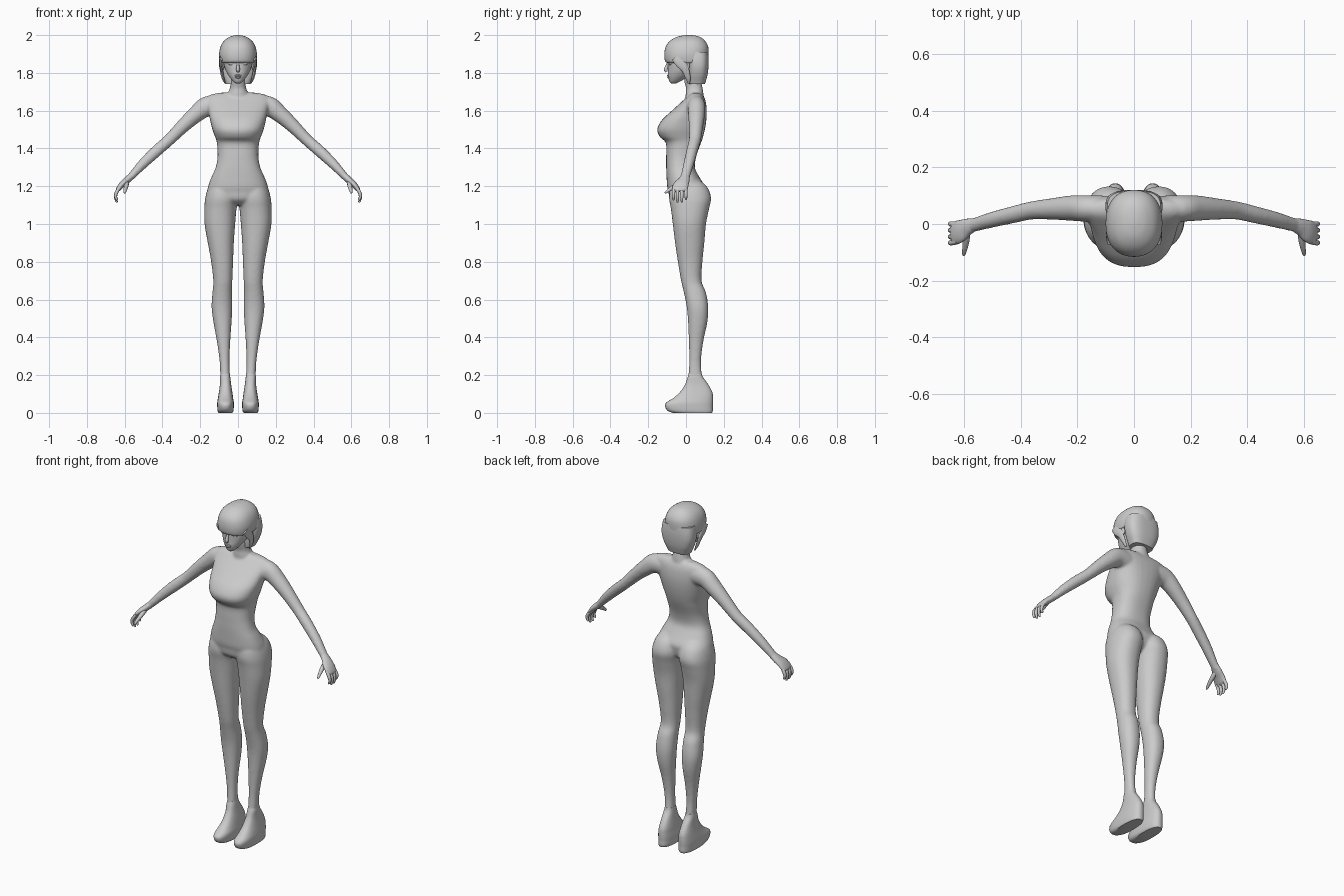
import bpy, bmesh, math
from mathutils import Vector


def smooth_rows(rows, steps):
    """Catmull-Rom interpolation of tuples"""
    out = []
    for i in range(len(rows) - 1):
        p0, p1 = rows[max(i - 1, 0)], rows[i]
        p2, p3 = rows[i + 1], rows[min(i + 2, len(rows) - 1)]
        for k in range(steps):
            t = k / steps
            out.append(tuple(
                b + 0.5 * t * (c - a + t * (2 * a - 5 * b + 4 * c - d + t * (3 * (b - c) + d - a)))
                for a, b, c, d in zip(p0, p1, p2, p3)))
    return out + [rows[-1]]


def skin(bm, rings):
    """Bridge rings of points and cap both ends"""
    vr = [[bm.verts.new(p) for p in r] for r in rings]
    n = len(vr[0])
    for a, b in zip(vr, vr[1:]):
        for j in range(n):
            k = (j + 1) % n
            bm.faces.new((a[j], a[k], b[k], b[j]))
    bm.faces.new(vr[0])
    bm.faces.new(vr[-1])


def ring(c, u, v, power, n):
    pts = []
    for j in range(n):
        a = 2 * math.pi * j / n
        cs, sn = math.cos(a), math.sin(a)
        f = lambda w: math.copysign(abs(w) ** (2 / power), w)
        pts.append(c + u * f(cs) + v * f(sn))
    return pts


def stack(bm, rows, side=1, power=2.2, n=32, steps=4):
    """Horizontal sections: (z, x0, x1, y0, y1)"""
    skin(bm, [ring(Vector((side * (a + b) / 2, (c + d) / 2, z)), Vector(((b - a) / 2, 0, 0)),
                   Vector((0, (d - c) / 2, 0)), power, n)
              for z, a, b, c, d in smooth_rows(rows, steps)])


def centred(rows):
    return [(z, -w, w, a, b) for z, w, a, b in rows]


def tube(bm, rows, side=1, n=16, steps=4):
    """Sections along a path: (x, y, z, thickness radius, radius along y)"""
    rows = smooth_rows(rows, steps)
    pts = [Vector((side * r[0], r[1], r[2])) for r in rows]
    rings = []
    for i, r in enumerate(rows):
        t = (pts[min(i + 1, len(pts) - 1)] - pts[max(i - 1, 0)]).normalized()
        v = Vector((0, 1, 0))
        v = (v - t * t.y).normalized()
        rings.append(ring(pts[i], t.cross(v) * r[3], v * r[4], 2, n))
    skin(bm, rings)


def ball(bm, c, s):
    r = bmesh.ops.create_uvsphere(bm, u_segments=16, v_segments=10, radius=1)
    for v in r['verts']:
        v.co = Vector(c) + Vector([a * b for a, b in zip(v.co, s)])


def finish(bm, name, fuse=False):
    bmesh.ops.recalc_face_normals(bm, faces=bm.faces)
    me = bpy.data.meshes.new(name)
    bm.to_mesh(me)
    bm.free()
    ob = bpy.data.objects.new(name, me)
    bpy.context.collection.objects.link(ob)
    bpy.ops.object.select_all(action='DESELECT')
    ob.select_set(True)
    bpy.context.view_layer.objects.active = ob
    bpy.ops.object.shade_smooth_by_angle(angle=math.radians(50))
    if fuse:
        ob.modifiers.clear()
        m = ob.modifiers.new("fuse", 'REMESH')
        m.mode, m.voxel_size, m.use_smooth_shade = 'VOXEL', 0.007, True
        s = ob.modifiers.new("soften", 'SMOOTH')
        s.factor, s.iterations = 0.5, 8
    return ob


# body: torso, neck, arms and legs fused into one skin
bm = bmesh.new()
stack(bm, centred([
    (1.10, .04, -.05, .06), (1.13, .12, -.085, .09), (1.17, .158, -.093, .10),
    (1.20, .158, -.10, .10), (1.25, .14, -.103, .07), (1.30, .118, -.105, .047),
    (1.36, .108, -.105, .055), (1.43, .112, -.107, .08), (1.46, .121, -.138, .09),
    (1.50, .136, -.153, .10), (1.55, .148, -.128, .108), (1.60, .158, -.075, .11),
    (1.65, .168, -.02, .104), (1.68, .155, .012, .092), (1.695, .10, .03, .078)]), power=2.4)
stack(bm, centred([(1.65, .06, 0, .09), (1.69, .053, -.002, .092), (1.72, .043, 0, .088),
                   (1.76, .04, -.01, .08), (1.82, .04, -.01, .07)]))
for s in (-1, 1):
    tube(bm, [(.10, .055, 1.625, .055, .045), (.165, .055, 1.622, .054, .047),
              (.22, .056, 1.583, .045, .045), (.29, .053, 1.52, .037, .038),
              (.365, .047, 1.445, .031, .032), (.43, .032, 1.388, .031, .03),
              (.50, .015, 1.322, .027, .028), (.56, -.002, 1.258, .02, .025),
              (.585, -.008, 1.232, .018, .027)], s, 24)
    stack(bm, [
        (1.24, .03, .12, -.05, .06), (1.20, .01, .155, -.08, .11), (1.14, .0, .173, -.09, .133),
        (1.08, .008, .178, -.08, .122), (1.00, .015, .177, -.07, .106),
        (.90, .022, .16, -.058, .097), (.80, .026, .142, -.043, .087),
        (.70, .03, .131, -.026, .082), (.64, .031, .135, -.012, .105),
        (.56, .03, .14, .004, .118), (.48, .034, .13, .011, .113),
        (.38, .041, .112, .015, .092), (.28, .045, .098, .017, .08),
        (.20, .043, .094, .013, .085), (.15, .042, .094, .01, .10)], s)
finish(bm, "body", True)

for s, label in ((-1, "right"), (1, "left")):
    # hand: palm, four fingers and thumb
    bm = bmesh.new()
    tube(bm, [(.565, -.003, 1.253, .018, .023), (.59, -.012, 1.23, .018, .031),
              (.615, -.026, 1.208, .016, .04), (.635, -.033, 1.183, .012, .04),
              (.641, -.034, 1.172, .006, .034)], s, 20)
    for y, dz in ((-.066, .012), (-.045, 0), (-.022, 0), (0, .015)):
        tube(bm, [(.622, y * .9 - .003, 1.20, .009, .009), (.643, y, 1.168, .0095, .0095),
                  (.648, y, 1.14 + dz * .5, .008, .008), (.642, y, 1.118 + dz, .006, .006),
                  (.641, y, 1.113 + dz, .002, .002)], s, 10, 3)
    tube(bm, [(.588, -.02, 1.225, .012, .014), (.592, -.06, 1.20, .012, .012),
              (.597, -.09, 1.18, .009, .009), (.60, -.107, 1.167, .006, .006),
              (.60, -.112, 1.163, .002, .002)], s, 10, 3)
    finish(bm, label + "_hand")

    # wedge shoe
    bm = bmesh.new()
    stack(bm, [
        (0, .03, .104, -.07, .138), (.012, .024, .108, -.098, .142), (.035, .022, .11, -.111, .142),
        (.055, .022, .11, -.104, .143), (.08, .026, .106, -.065, .143),
        (.11, .03, .101, -.032, .139), (.15, .036, .096, -.005, .118),
        (.19, .041, .095, .009, .09), (.21, .044, .092, .016, .083)], s, 2.5)
    finish(bm, label + "_shoe")

    # ear with drop earring
    bm = bmesh.new()
    ball(bm, (s * .082, .005, 1.84), (.01, .015, .026))
    ball(bm, (s * .082, .0, 1.80), (.005, .005, .014))
    finish(bm, label + "_ear")

# head
bm = bmesh.new()
stack(bm, centred([
    (1.745, .012, -.078, -.05), (1.755, .026, -.088, -.03), (1.785, .05, -.096, .02),
    (1.82, .068, -.096, .06), (1.86, .078, -.097, .09), (1.91, .08, -.10, .10),
    (1.95, .065, -.075, .085), (1.975, .03, -.03, .05)]), power=2.1)
finish(bm, "head")

# nose, lips, eyes and brows
bm = bmesh.new()
tube(bm, [(0, -.092, 1.862, .005, .005), (0, -.10, 1.838, .007, .008),
          (0, -.107, 1.818, .010, .010), (0, -.102, 1.806, .007, .006)], n=12)
finish(bm, "nose")
bm = bmesh.new()
ball(bm, (0, -.094, 1.786), (.02, .008, .005))
ball(bm, (0, -.092, 1.777), (.017, .008, .006))
finish(bm, "lips")
bm = bmesh.new()
for s in (-1, 1):
    ball(bm, (s * .034, -.083, 1.848), (.016, .008, .008))
    ball(bm, (s * .036, -.083, 1.858), (.019, .009, .003))
finish(bm, "eyes")

# hair: crown with fringe, and the bob behind the face
bm = bmesh.new()
stack(bm, centred([
    (1.853, .092, -.098, .10), (1.862, .097, -.111, .116), (1.90, .10, -.115, .12),
    (1.94, .092, -.107, .117), (1.97, .074, -.084, .10), (1.99, .046, -.05, .075),
    (1.998, .022, -.015, .045), (2.0, .006, .005, .02)]), power=2.3, n=40)
finish(bm, "hair_crown")
bm = bmesh.new()
stack(bm, centred([
    (1.91, .094, .0, .117), (1.87, .10, .004, .12), (1.83, .099, .008, .119),
    (1.79, .088, .01, .114), (1.76, .074, .011, .106), (1.742, .066, .013, .10)]),
    power=2.8, n=40)
finish(bm, "hair_bob")
# side locks framing the face
bm = bmesh.new()
for s in (-1, 1):
    tube(bm, [(.086, -.05, 1.885, .01, .03), (.09, -.03, 1.855, .009, .028),
              (.09, -.005, 1.82, .007, .02), (.08, .01, 1.775, .007, .014),
              (.068, .015, 1.745, .003, .006)], s, 12)
finish(bm, "side_locks")
